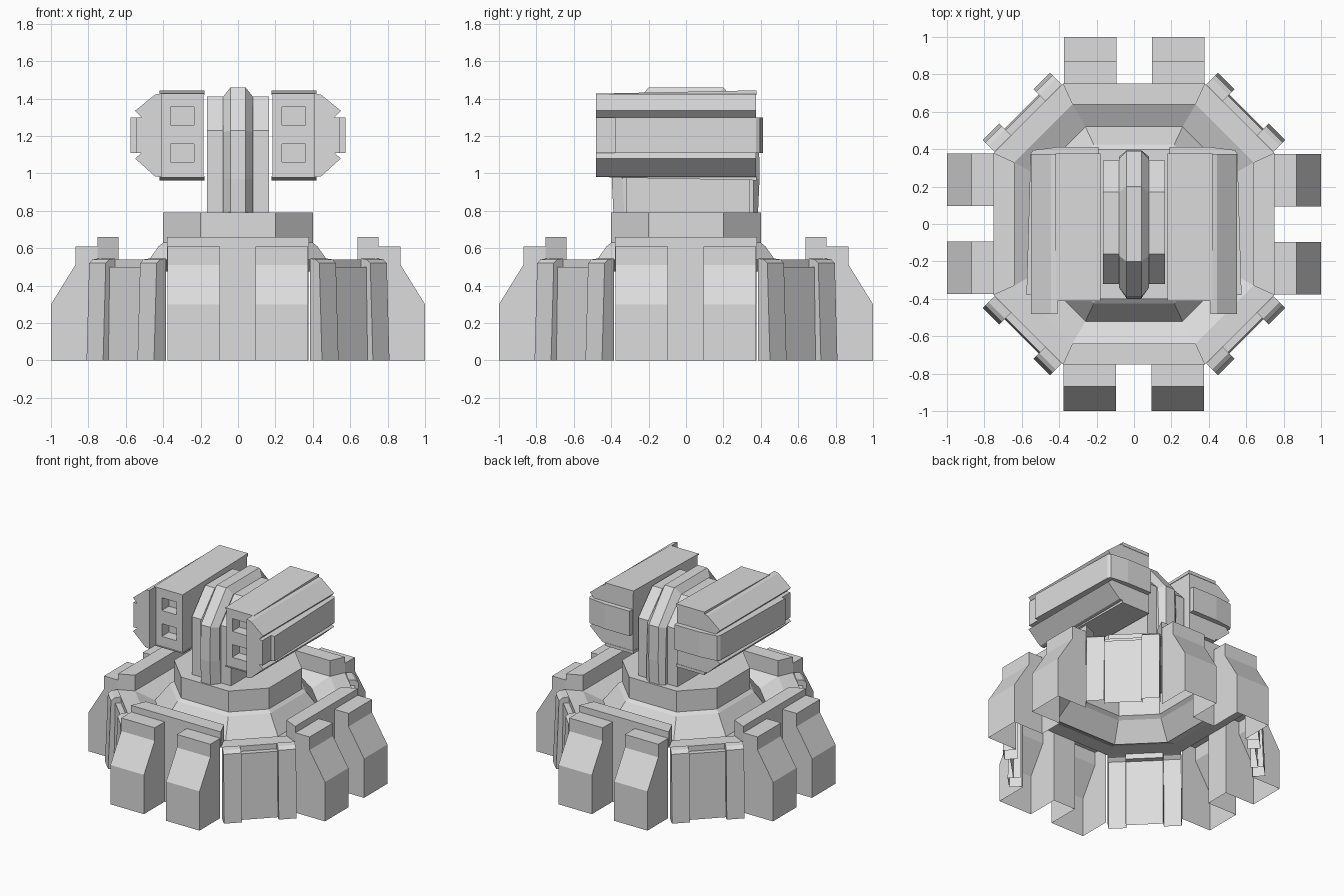
import bpy, bmesh
from math import radians
from mathutils import Matrix, Vector

if "Cube" in bpy.data.objects:
    bpy.data.objects.remove(bpy.data.objects["Cube"])

grey = bpy.data.materials.new("light_grey")
grey.diffuse_color = (0.72, 0.72, 0.72, 1)
grey.use_nodes = True
grey.node_tree.nodes["Principled BSDF"].inputs["Base Color"].default_value = grey.diffuse_color


def loft(name, rings, start=True, end=True, turn=0, drop=()):
    """Skin matching loops of points; faces looking along a drop direction are left open."""
    bm = bmesh.new()
    loops = [[bm.verts.new(p) for p in r] for r in rings]
    n = len(loops[0])
    for a, b in zip(loops, loops[1:]):
        for i in range(n):
            j = (i + 1) % n
            bm.faces.new((a[i], a[j], b[j], b[i]))
    if start:
        bm.faces.new(loops[0][::-1])
    if end:
        bm.faces.new(loops[-1])
    bmesh.ops.recalc_face_normals(bm, faces=bm.faces)
    bm.normal_update()
    gone = [f for f in bm.faces if any(f.normal.dot(Vector(d)) > .95 for d in drop)]
    bmesh.ops.delete(bm, geom=gone, context='FACES')
    bmesh.ops.rotate(bm, verts=bm.verts, matrix=Matrix.Rotation(radians(turn), 3, 'Z'))
    me = bpy.data.meshes.new(name)
    bm.to_mesh(me)
    bm.free()
    me.materials.append(grey)
    ob = bpy.data.objects.new(name, me)
    bpy.context.collection.objects.link(ob)
    return ob


def box(name, x0, x1, y0, y1, z0, z1, turn=0, drop=()):
    return loft(name, [[(x0, y0, z), (x1, y0, z), (x1, y1, z), (x0, y1, z)]
                       for z in (z0, z1)], turn=turn, drop=drop)


def extrude_x(name, prof, x0, x1, turn=0, drop=()):
    return loft(name, [[(x, y, z) for y, z in prof] for x in (x0, x1)], turn=turn, drop=drop)


def octagon(w, r, z):
    """Octagon with flats at distance r and half width w."""
    return [(w, -r, z), (r, -w, z), (r, w, z), (w, r, z),
            (-w, r, z), (-r, w, z), (-r, -w, z), (-w, -r, z)]


BACK, DOWN, LEFT, RIGHT = (0, 1, 0), (0, 0, -1), (-1, 0, 0), (1, 0, 0)

# Deck with sunken moat and turret collar
loft("deck_and_collar", [octagon(*p) for p in (
    (.38, .75, .54), (.33, .64, .54), (.26, .52, .475), (.215, .425, .61),
    (.20, .40, .63), (.20, .40, .79))], start=False)

leg = [(-.75, .61), (-.87, .61), (-.87, .51), (-1, .30), (-1, 0), (-.75, 0)]
pad = [(-.80, 0), (-.89, 0), (-.87, .52), (-.845, .54), (-.80, .545)]
panel = [(-.795, 0), (-.85, 0), (-.84, .50), (-.80, .50), (-.80, .54), (-.795, .54)]
for k in range(4):
    a = k * 90
    # Raised parapet and the wall strip below it
    loft("parapet", [[(-w, -.75, z), (w, -.75, z), (v, -.64, z), (-v, -.64, z)]
                     for w, v, z in ((.38, .33, .54), (.38, .33, .66))], start=False, turn=a)
    box("wall_strip", -.095, .093, -.75, -.745, 0, .54, a, (BACK, DOWN, LEFT, RIGHT))
    # Pair of hollow buttress legs, open underneath
    for x0, x1 in ((-.378, -.095), (.093, .375)):
        extrude_x("buttress_leg", leg, x0, x1, a, (BACK, DOWN))
    # Corner armour: recessed panel between two pads
    extrude_x("corner_panel", panel, -.13, .13, a + 45, (BACK, DOWN, LEFT, RIGHT))
    for x0, x1 in ((-.255, -.13), (.13, .255)):
        extrude_x("corner_pad", pad, x0, x1, a + 45, (BACK, DOWN))

# Central mount block and the ridged fin through it
extrude_x("mount_block", [(-.32, .79), (-.32, 1.23), (-.16, 1.41), (.17, 1.41),
                          (.34, 1.23), (.34, .79)], -.165, .165)
rim = [(-.388, .79), (-.397, .97), (-.39, 1.23), (-.20, 1.46),
       (.20, 1.46), (.39, 1.23), (.393, .97), (.385, .79)]
inner = [(-.33, .79), (-.34, .97), (-.34, 1.22), (-.17, 1.41),
         (.17, 1.41), (.35, 1.22), (.36, .97), (.36, .79)]
loft("centre_fin", [[(x, y, z) for y, z in p] for x, p in
                    ((-.08, inner), (-.04, rim), (.04, rim), (.08, inner))])

# Side armour section of a launcher pod, given for the right side
armour = [(.41, 1.428), (.445, 1.42), (.55, 1.335), (.515, 1.30), (.515, 1.11),
          (.55, 1.08), (.445, .985), (.41, .98)]
# Plan of the waist band: stepped nose, tapering rail and bulged rear
band = [(.50, -.482), (.545, -.482), (.545, -.38), (.575, -.38), (.553, .375),
        (.54, .395), (.40, .412), (.19, .412), (.19, .37), (.50, .37)]
for s, side in ((-1, "left"), (1, "right")):
    def part(name, x0, x1, *rest):
        lo, hi = sorted((s * x0, s * x1))
        box(side + "_" + name, lo, hi, *rest)

    part("pod_body", .185, .415, -.32, .375, .985, 1.42)
    # Lid and floor thicken slightly towards the rear
    for name, prof in (("pod_lid", [(-.412, 1.42), (-.412, 1.428), (.378, 1.444), (.378, 1.42)]),
                       ("pod_floor", [(-.412, .985), (-.412, .978), (.378, .963), (.378, .985)])):
        extrude_x(side + "_" + name, prof, s * .18, s * .42)
    # Muzzle frame around two square tubes
    part("muzzle_inner_post", .185, .235, -.405, -.32, .985, 1.42)
    part("muzzle_outer_post", .36, .415, -.405, -.32, .985, 1.42)
    for z0, z1 in ((.985, 1.06), (1.157, 1.258), (1.355, 1.42)):
        part("muzzle_bar", .235, .36, -.405, -.32, z0, z1)
    # Faceted outer armour with the waist band let into it
    loft(side + "_pod_armour", [[(s * x, y, z) for x, z in armour] for y in (-.482, .375)])
    loft(side + "_waist_band", [[(s * x, y, z) for x, y in band] for z in (1.11, 1.30)])
